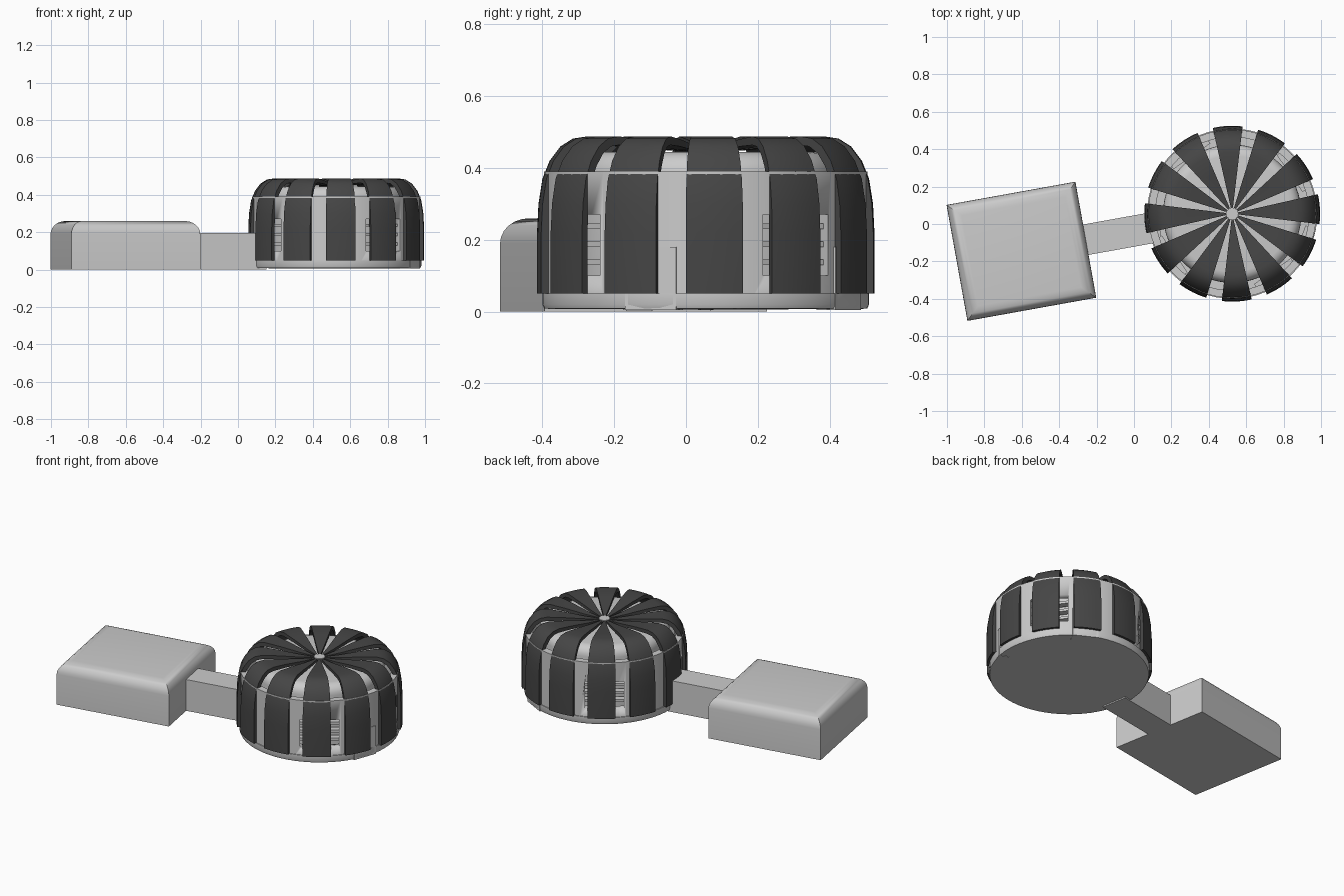
import bpy, bmesh
from math import sin, cos, pi, radians
from mathutils import Matrix, Vector

if "Cube" in bpy.data.objects:
    bpy.data.objects.remove(bpy.data.objects["Cube"])

CX, CY = 0.525, 0.055          # drum centre
TILT = radians(10.2)           # direction of arm and box

dark = bpy.data.materials.new("dark_rib")
dark.diffuse_color = (0.06, 0.06, 0.06, 1)
dark.use_nodes = True
dark.node_tree.nodes["Principled BSDF"].inputs["Base Color"].default_value = dark.diffuse_color


def finish(name, bm, mat=None, smooth=True):
    bmesh.ops.recalc_face_normals(bm, faces=bm.faces)
    me = bpy.data.meshes.new(name)
    bm.to_mesh(me)
    bm.free()
    ob = bpy.data.objects.new(name, me)
    bpy.context.collection.objects.link(ob)
    if mat:
        me.materials.append(mat)
    if smooth:
        bpy.ops.object.select_all(action='DESELECT')
        ob.select_set(True)
        bpy.context.view_layer.objects.active = ob
        bpy.ops.object.shade_smooth_by_angle(angle=radians(35))
    return ob


def box(name, x, y, z0, z1, sx, sy, rot, round_top=0.0):
    bm = bmesh.new()
    bmesh.ops.create_cube(bm, size=1)
    bmesh.ops.scale(bm, vec=(sx, sy, z1 - z0), verts=bm.verts)
    if round_top:
        top = [e for e in bm.edges if all(v.co.z > 0 for v in e.verts)]
        bmesh.ops.bevel(bm, geom=top, offset=round_top, segments=6,
                        profile=0.5, affect='EDGES')
    bmesh.ops.transform(bm, verts=bm.verts, matrix=
                        Matrix.Translation((x, y, (z0 + z1) / 2)) @ Matrix.Rotation(rot, 4, 'Z'))
    return finish(name, bm)


def sweep(name, profile, a0, a1, steps, mat=None):
    """Sweep a closed (radius, z) outline around the drum axis."""
    bm = bmesh.new()
    full = abs(a1 - a0 - 2 * pi) < 1e-6
    n = steps if full else steps + 1
    rings = []
    for i in range(n):
        a = a0 + (a1 - a0) * i / steps
        rings.append([bm.verts.new((CX + r * cos(a), CY + r * sin(a), z)) for r, z in profile])
    m = len(profile)
    for i in range(steps):
        p, q = rings[i], rings[(i + 1) % n]
        for j in range(m):
            k = (j + 1) % m
            bm.faces.new((p[j], p[k], q[k], q[j]))
    if not full:
        bm.faces.new(rings[0])
        bm.faces.new(rings[-1])
    bmesh.ops.remove_doubles(bm, verts=bm.verts, dist=1e-5)
    return finish(name, bm, mat)


# Rounded box and connecting arm
box("side_box", -0.602, -0.146, 0.0, 0.26, 0.70, 0.63, TILT, 0.07)
box("connecting_arm", -0.08, -0.052, 0.0, 0.195, 0.44, 0.165, TILT)

# Drum base and cylindrical wall
sweep("drum_base", [(0, 0.005), (0.45, 0.008), (0.455, 0.02), (0.455, 0.05), (0.0, 0.05)],
      0, 2 * pi, 64)
wall = sweep("drum_wall", [(0.45, 0.04), (0.45, 0.39), (0.41, 0.39), (0.41, 0.04)],
             0, 2 * pi, 64)

# Windows cut in the wall, with slats behind each
for i in range(4):
    a = radians(-55 + 90 * i)
    cutter = box("window_cutter_%d" % i, CX + 0.42 * cos(a), CY + 0.42 * sin(a),
                 0.10, 0.27, 0.2, 0.22, a)
    cutter.hide_render = True
    cutter.hide_viewport = True
    mod = wall.modifiers.new("window", 'BOOLEAN')
    mod.operation = 'DIFFERENCE'
    mod.object = cutter
    for j in range(3):
        z = 0.13 + 0.05 * j
        box("window_slat_%d_%d" % (i, j), CX + 0.395 * cos(a), CY + 0.395 * sin(a),
            z, z + 0.015, 0.04, 0.24, a)

# Bake the window cuts, then remove the cutters
bpy.context.view_layer.update()
dg = bpy.context.evaluated_depsgraph_get()
cut_mesh = bpy.data.meshes.new_from_object(wall.evaluated_get(dg))
wall.modifiers.clear()
wall.data = cut_mesh
for ob in [o for o in bpy.data.objects if o.name.startswith("window_cutter")]:
    bpy.data.objects.remove(ob)

# Flat socket blocks around the foot of the drum
for i, deg in enumerate((-20, 62)):
    a = radians(deg)
    box("socket_block_%d" % i, CX + 0.42 * cos(a), CY + 0.42 * sin(a),
        0.005, 0.18, 0.06, 0.15, a)

# Inner drum with rounded shoulder, and hub
shoulder = [(0.31 + 0.06 * cos(t * pi / 10), 0.385 + 0.06 * sin(t * pi / 10)) for t in range(6)]
sweep("inner_drum", [(0, 0.04), (0.37, 0.04)] + shoulder + [(0, 0.435)], 0, 2 * pi, 64)
sweep("hub", [(0, 0.42), (0.032, 0.42), (0.032, 0.462), (0, 0.462)], 0, 2 * pi, 24)

# Twelve dark ribs curling over the drum to the hub
outer = [(0.47, 0.05), (0.47, 0.22), (0.466, 0.30), (0.455, 0.37), (0.435, 0.42),
         (0.405, 0.46), (0.37, 0.482), (0.33, 0.488), (0.24, 0.48), (0.12, 0.465), (0.02, 0.457)]
inner = [(0.02, 0.445), (0.12, 0.45), (0.24, 0.46), (0.33, 0.464), (0.36, 0.46),
         (0.39, 0.44), (0.415, 0.405), (0.435, 0.36), (0.445, 0.30), (0.449, 0.22), (0.449, 0.05)]
for i in range(12):
    a = radians(3 + 30 * i)
    half = radians(9.8)
    sweep("rib_%02d" % i, outer + inner, a - half, a + half, 6, dark)
